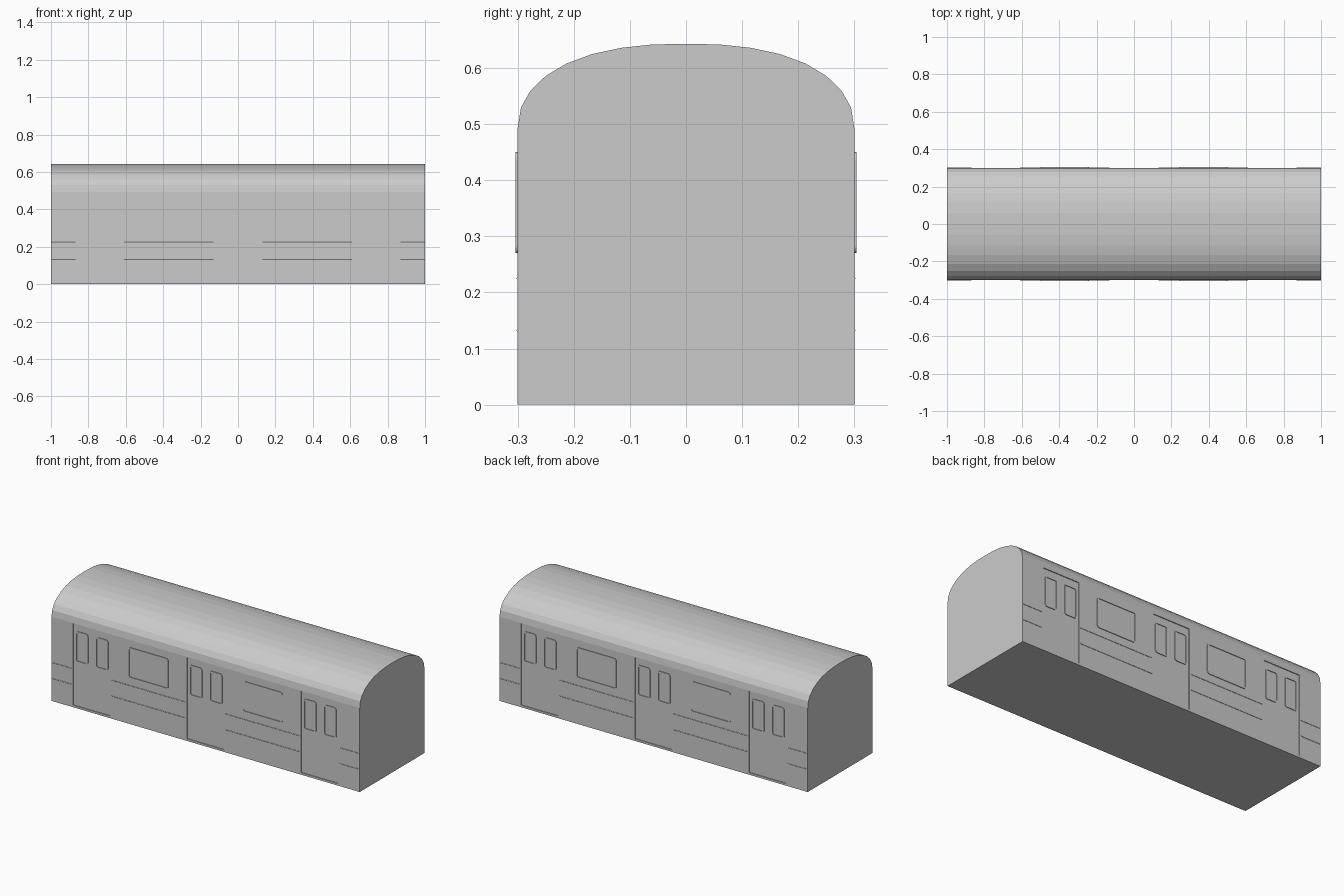
import bpy, bmesh, math
from mathutils import Matrix

if "Cube" in bpy.data.objects:
    bpy.data.objects.remove(bpy.data.objects["Cube"])

WALL, RECESS = 0.30, 0.005


def make_object(name, bm):
    bmesh.ops.recalc_face_normals(bm, faces=bm.faces[:])
    mesh = bpy.data.meshes.new(name)
    bm.to_mesh(mesh)
    bm.free()
    ob = bpy.data.objects.new(name, mesh)
    bpy.context.collection.objects.link(ob)
    return ob


def add_box(bm, x0, x1, y0, y1, z0, z1):
    m = (Matrix.Translation(((x0 + x1) / 2, (y0 + y1) / 2, (z0 + z1) / 2))
         @ Matrix.Diagonal((x1 - x0, y1 - y0, z1 - z0, 1)))
    bmesh.ops.create_cube(bm, size=1, matrix=m)


def rounded_rect(cx, cz, w, h, r, n=4):
    pts = []
    for k, (sx, sz) in enumerate([(1, 1), (-1, 1), (-1, -1), (1, -1)]):
        for i in range(n + 1):
            a = math.radians(90 * (k + i / n))
            pts.append((cx + sx * (w / 2 - r) + r * math.cos(a),
                        cz + sz * (h / 2 - r) + r * math.sin(a)))
    return pts


def add_frame(bm, cx, cz, w, h, y0, y1, t=0.007, r=0.014):
    # closed ring: outer back, outer front, inner front, inner back
    outer = rounded_rect(cx, cz, w, h, r)
    inner = rounded_rect(cx, cz, w - 2 * t, h - 2 * t, r - t)
    loops = [[bm.verts.new((x, y, z)) for x, z in pts]
             for pts, y in ((outer, y0), (outer, y1), (inner, y1), (inner, y0))]
    n = len(outer)
    for j in range(4):
        a, b = loops[j], loops[(j + 1) % 4]
        for i in range(n):
            k = (i + 1) % n
            bm.faces.new((a[i], a[k], b[k], b[i]))


# car body: side wall and arched roof profile, extruded along x
half = [(0.3, 0), (0.3, 0.493), (0.294, 0.53), (0.277, 0.56), (0.25, 0.586),
        (0.213, 0.608), (0.167, 0.625), (0.115, 0.636), (0.059, 0.642)]
profile = half + [(0, 0.643)] + [(-y, z) for y, z in reversed(half)]
bm = bmesh.new()
face = bm.faces.new([bm.verts.new((-1, y, z)) for y, z in profile])
ext = bmesh.ops.extrude_face_region(bm, geom=[face])
bmesh.ops.translate(bm, vec=(2, 0, 0),
                    verts=[v for v in ext["geom"] if isinstance(v, bmesh.types.BMVert)])
body = make_object("car_body", bm)

# shallow door recesses on both sides
DOORS = (-0.74, 0, 0.74)
bm = bmesh.new()
for cx in DOORS:
    for s in (1, -1):
        ya, yb = sorted((s * (WALL - RECESS), s * (WALL + 0.05)))
        add_box(bm, cx - 0.12, cx + 0.12, ya, yb, 0.012, 0.49)
cutter = make_object("door_cutter", bm)
cutter.hide_render = True
cutter.hide_viewport = False
cutter.display_type = 'WIRE'
mod = body.modifiers.new("door_recess", 'BOOLEAN')
mod.operation = 'DIFFERENCE'
mod.solver = 'EXACT'
mod.object = cutter
bpy.context.view_layer.objects.active = body
bpy.ops.object.modifier_apply(modifier=mod.name)
bpy.data.objects.remove(cutter)

for side, s in (("front", -1), ("back", 1)):
    # large side windows
    bm = bmesh.new()
    for cx in (-0.37, 0.37):
        add_frame(bm, cx, 0.36, 0.26, 0.18, s * (WALL - 0.002), s * (WALL + 0.004))
    make_object(side + "_window_frames", bm)

    # paired door windows
    bm = bmesh.new()
    for cx in DOORS:
        for dx in (-0.065, 0.065):
            add_frame(bm, cx + dx, 0.36, 0.08, 0.18,
                      s * (WALL - RECESS - 0.002), s * (WALL - RECESS + 0.004))
    make_object(side + "_door_window_frames", bm)

    # thin trim strips between the doors
    bm = bmesh.new()
    for z in (0.132, 0.225):
        for x0, x1 in ((-1, -0.87), (-0.61, -0.13), (0.13, 0.61), (0.87, 1)):
            m = (Matrix.Translation(((x0 + x1) / 2, s * (WALL - 0.001), z))
                 @ Matrix.Rotation(math.pi / 2, 4, 'Y'))
            bmesh.ops.create_cone(bm, cap_ends=True, segments=8, radius1=0.003,
                                  radius2=0.003, depth=x1 - x0, matrix=m)
    make_object(side + "_trim_strips", bm)
